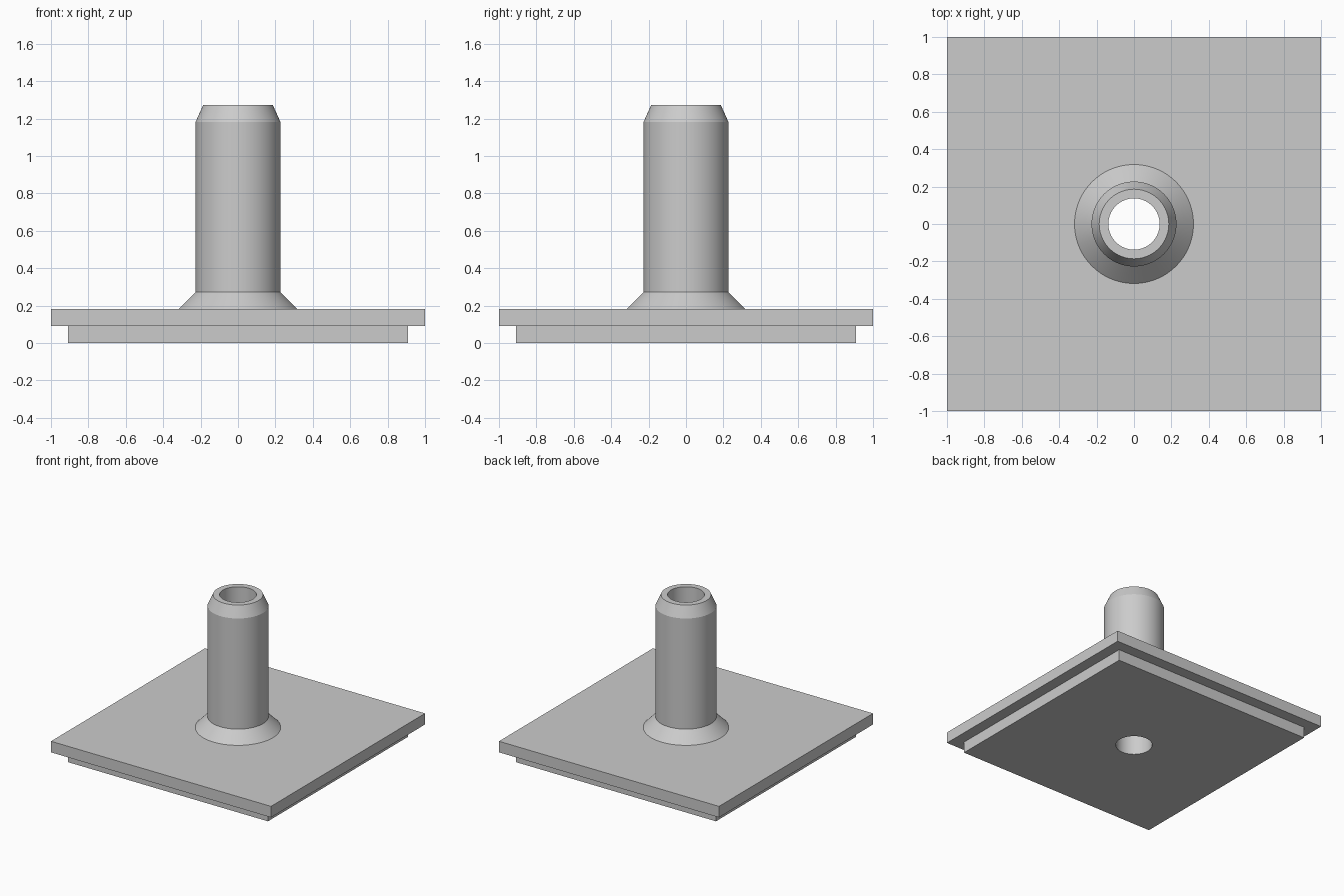
import bpy, bmesh, math

SIDES = 96
BORE, FLANGE = 0.137, 0.318
LOW_Z, MID_Z, TOP_Z = 0.0, 0.091, 0.182

cube = bpy.data.objects.get("Cube")
if cube:
    bpy.data.objects.remove(cube, do_unlink=True)

grey = bpy.data.materials.new("plain grey")
grey.use_nodes = True
colour = (0.6, 0.6, 0.6, 1)
grey.diffuse_color = colour
grey.node_tree.nodes["Principled BSDF"].inputs["Base Color"].default_value = colour


def ring(bm, radius, z, sides=SIDES, turn=0.0):
    """Closed loop of vertices around the z axis."""
    angles = [turn + 2 * math.pi * i / sides for i in range(sides)]
    return [bm.verts.new((radius * math.cos(a), radius * math.sin(a), z)) for a in angles]


def square(bm, half, z):
    return ring(bm, half * math.sqrt(2), z, 4, math.pi / 4)


def skin(bm, a, b):
    """Quads between two loops of equal length."""
    n = len(a)
    for i in range(n):
        j = (i + 1) % n
        bm.faces.new((a[i], a[j], b[j], b[i]))


def fill_between(bm, outer, inner, direction):
    """Flat face between an outline and a round opening."""
    edges = []
    for loop in (outer, inner):
        for i, v in enumerate(loop):
            w = loop[(i + 1) % len(loop)]
            edges.append(bm.edges.get((v, w)) or bm.edges.new((v, w)))
    made = bmesh.ops.triangle_fill(bm, edges=edges, use_beauty=True,
                                   normal=(0, 0, direction))["geom"]
    for f in made:
        if isinstance(f, bmesh.types.BMFace):
            f.normal_update()
            if f.normal.z * direction < 0:
                f.normal_flip()


def finish(bm, name):
    mesh = bpy.data.meshes.new(name)
    bm.to_mesh(mesh)
    bm.free()
    mesh.materials.append(grey)
    obj = bpy.data.objects.new(name, mesh)
    bpy.context.collection.objects.link(obj)
    return obj


# Stepped square base, open where the post and its bore pass through
bm = bmesh.new()
outline = [square(bm, half, z) for half, z in
           ((0.909, LOW_Z), (0.909, MID_Z), (1.0, MID_Z), (1.0, TOP_Z))]
for lower, upper in zip(outline, outline[1:]):
    skin(bm, lower, upper)
fill_between(bm, outline[-1], ring(bm, FLANGE, TOP_Z), 1)
fill_between(bm, outline[0], ring(bm, BORE, LOW_Z), -1)
finish(bm, "stepped_base")

# Hollow post: flared foot, straight wall, chamfered rim, bore to the underside
bm = bmesh.new()
profile = [(FLANGE, TOP_Z), (0.227, 0.273), (0.227, 1.182),
           (0.186, 1.273), (BORE, 1.273), (BORE, LOW_Z)]
rings = [ring(bm, r, z) for r, z in profile]
for lower, upper in zip(rings, rings[1:]):
    skin(bm, lower, upper)
post = finish(bm, "hollow_post")

bpy.ops.object.select_all(action='DESELECT')
post.select_set(True)
bpy.context.view_layer.objects.active = post
bpy.ops.object.shade_smooth_by_angle(angle=math.radians(15))
